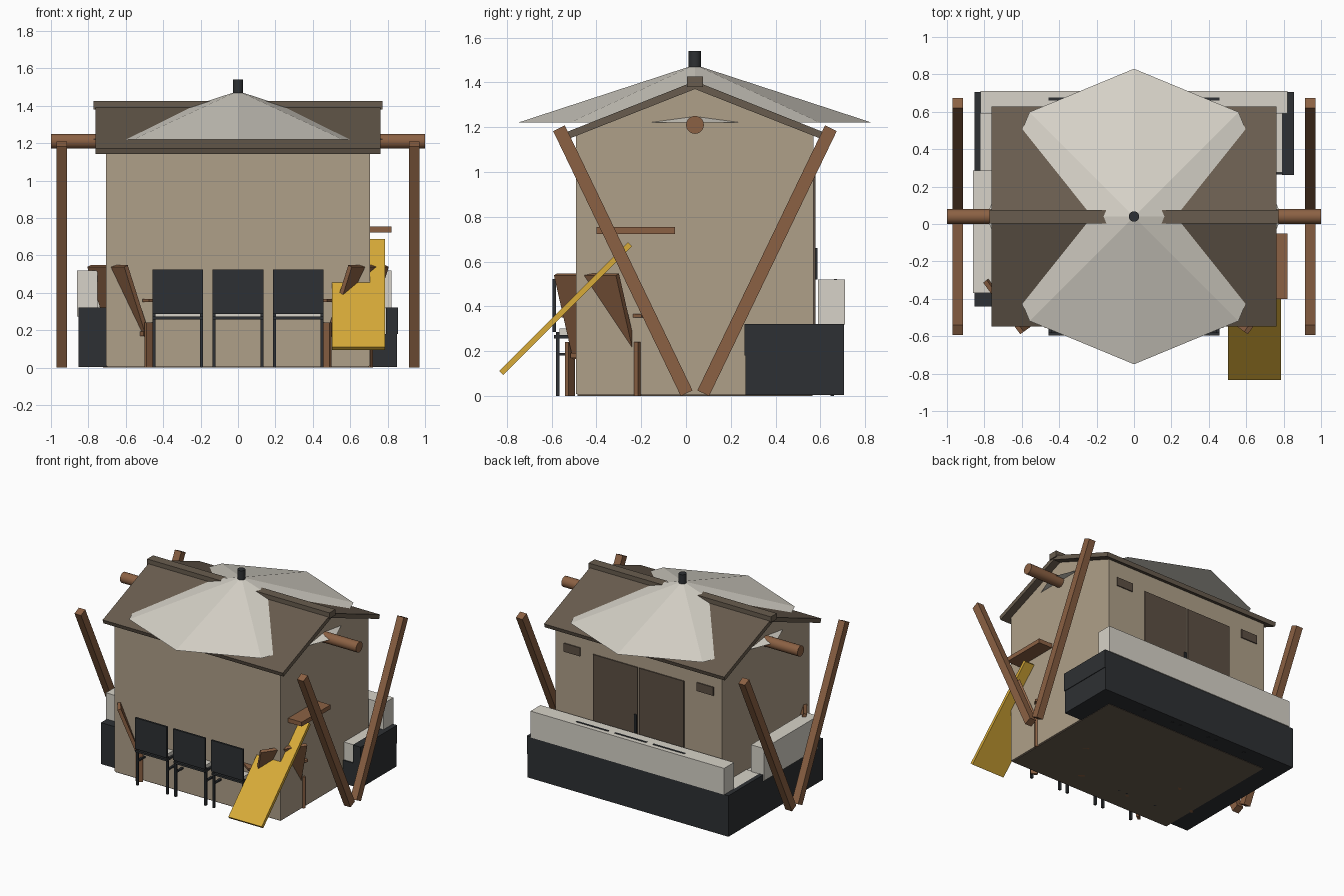
import bpy, bmesh
from math import atan2, pi, radians
from mathutils import Matrix, Vector

if "Cube" in bpy.data.objects:
    bpy.data.objects.remove(bpy.data.objects["Cube"])


def material(name, *rgb):
    m = bpy.data.materials.new(name)
    m.diffuse_color = (*rgb, 1)
    m.use_nodes = True
    m.node_tree.nodes["Principled BSDF"].inputs["Base Color"].default_value = m.diffuse_color
    return m


TAN = material("tan", 0.43, 0.35, 0.25)
ROOF = material("roof_brown", 0.14, 0.108, 0.077)
DOOR = material("door_brown", 0.11, 0.08, 0.058)
WOOD = material("wood", 0.26, 0.12, 0.057)
BLACK = material("charcoal", 0.027, 0.03, 0.033)
WHITE = material("cream", 0.68, 0.65, 0.58)
YELLOW = material("yellow", 0.69, 0.41, 0.04)
CY = 0.04  # shared centre line in y


def finish(bm, name, mat, matrix=None):
    if matrix is not None:
        bm.transform(matrix)
    bmesh.ops.recalc_face_normals(bm, faces=bm.faces)
    me = bpy.data.meshes.new(name)
    bm.to_mesh(me)
    bm.free()
    me.materials.append(mat)
    ob = bpy.data.objects.new(name, me)
    bpy.context.collection.objects.link(ob)
    return ob


def box(name, mat, x, y, z, matrix=None):
    bm = bmesh.new()
    bmesh.ops.create_cube(bm, size=1)
    for v in bm.verts:
        v.co = Vector((r[0] if c < 0 else r[1]) for c, r in zip(v.co, (x, y, z)))
    return finish(bm, name, mat, matrix)


def cone(name, mat, r1, r2, depth, sides, matrix):
    bm = bmesh.new()
    bmesh.ops.create_cone(bm, cap_ends=True, segments=sides, radius1=r1, radius2=r2, depth=depth)
    return finish(bm, name, mat, matrix)


def prism(name, mat, profile, x0, x1):
    # extrude a (y, z) profile along x
    bm = bmesh.new()
    f = bm.faces.new([bm.verts.new((x0, y, z)) for y, z in profile])
    new = bmesh.ops.extrude_face_region(bm, geom=[f])["geom"]
    bmesh.ops.translate(bm, vec=(x1 - x0, 0, 0), verts=[v for v in new if isinstance(v, bmesh.types.BMVert)])
    return finish(bm, name, mat)


def plank(name, mat, x, a, b, thick):
    # bar running in the y-z plane between two points
    a, b = Vector((0, *a)), Vector((0, *b))
    d = b - a
    m = Matrix.Translation(a) @ Matrix.Rotation(-atan2(d.y, d.z), 4, 'X')
    return box(name, mat, x, (-thick / 2, thick / 2), (0, d.length), m)


def smooth(ob):
    bpy.ops.object.select_all(action='DESELECT')
    ob.select_set(True)
    bpy.context.view_layer.objects.active = ob
    bpy.ops.object.shade_smooth_by_angle(angle=radians(40))


# house shell and roof
box("house_walls", TAN, (-0.705, 0.705), (-0.49, 0.57), (0.008, 1.175))
box("house_floor", ROOF, (-0.7, 0.7), (-0.485, 0.565), (0, 0.008))
prism("gable", TAN, [(-0.49, 1.175), (0.57, 1.175), (CY, 1.375)], -0.705, 0.705)
for s, n in ((-1, "front"), (1, "back")):
    prism(n + "_roof_slab", ROOF,
          [(CY, 1.405), (CY, 1.37), (CY + s * 0.578, 1.142), (CY + s * 0.588, 1.172)], -0.763, 0.763)
box("ridge_cap", ROOF, (-0.772, 0.772), (CY - 0.036, CY + 0.036), (1.38, 1.425))

# rear doors, handle and vents
for s, n in ((-1, "left"), (1, "right")):
    box(n + "_door", DOOR, sorted((s * 0.006, s * 0.385)), (0.565, 0.578), (0.02, 1.02))
    box(n + "_vent", DOOR, sorted((s * 0.495, s * 0.635)), (0.565, 0.578), (0.975, 1.04))
box("door_handle", BLACK, (0.012, 0.03), (0.575, 0.587), (0.52, 0.66))

# parasol through the roof
at = lambda z: Matrix.Translation((0, CY, z))
cone("parasol_canopy", WHITE, 0.79, 0.025, 0.25, 8, at(1.345))
smooth(cone("parasol_finial", BLACK, 0.028, 0.028, 0.08, 16, at(1.5)))
smooth(cone("parasol_pole", BLACK, 0.02, 0.02, 1.2, 16, at(0.63)))

# swing frame
smooth(cone("swing_beam", WOOD, 0.04, 0.04, 2, 20, at(1.21) @ Matrix.Rotation(pi / 2, 4, 'Y')))
for sx in (-1, 1):
    for sy in (-1, 1):
        plank("swing_leg", WOOD, sorted((sx * 0.915, sx * 0.97)),
              (CY + sy * 0.037, 0.012), (CY + sy * 0.607, 1.195), 0.058)

# slide and platform
plank("slide", YELLOW, (0.502, 0.785), (-0.825, 0.102), (-0.25, 0.677), 0.026)
box("slide_platform", WOOD, (0.465, 0.82), (-0.40, -0.05), (0.722, 0.755))

# corner sofa
box("sofa_base", BLACK, (-0.853, 0.85), (0.265, 0.705), (0.003, 0.18))
box("sofa_rear_frame", BLACK, (-0.853, 0.853), (0.59, 0.705), (0.18, 0.317))
box("sofa_right_arm", BLACK, (0.79, 0.855), (0.262, 0.705), (0.18, 0.32))
box("sofa_left_frame", BLACK, (-0.853, -0.82), (-0.44, 0.705), (0.18, 0.317))
box("sofa_seat", WHITE, (-0.82, 0.79), (0.275, 0.59), (0.18, 0.315))
box("sofa_back", WHITE, (-0.82, 0.82), (0.59, 0.71), (0.318, 0.52))
box("chaise_base", BLACK, (-0.853, -0.42), (-0.44, 0.265), (0.003, 0.18))
box("chaise_arm", BLACK, (-0.853, -0.42), (-0.44, -0.37), (0.18, 0.32))
box("chaise_seat", WHITE, (-0.82, -0.42), (-0.37, 0.275), (0.18, 0.31))
box("chaise_back", WHITE, (-0.86, -0.75), (-0.37, 0.285), (0.272, 0.52))

# dining chairs on both sides
for side in (0, 1):
    for cx in (-0.323, 0, 0.323):
        m = Matrix.Translation((cx, CY, 0)) @ Matrix.Rotation(side * pi, 4, 'Z')
        box("chair_back", BLACK, (-0.135, 0.135), (-0.635, -0.62), (0.285, 0.523), m)
        box("chair_seat_frame", BLACK, (-0.135, 0.135), (-0.63, -0.34), (0.257, 0.272), m)
        box("chair_cushion", WHITE, (-0.12, 0.12), (-0.605, -0.34), (0.272, 0.3), m)
        for x in (-0.127, 0.127):
            box("chair_leg", BLACK, (x - 0.008, x + 0.008), (-0.62, -0.604), (0, 0.285), m)
            box("chair_leg", BLACK, (x - 0.008, x + 0.008), (-0.36, -0.344), (0, 0.26), m)
            box("chair_rail", BLACK, (x - 0.008, x + 0.008), (-0.62, -0.344), (0.18, 0.192), m)

# dining table inside
box("table_top", WOOD, (-0.5, 0.5), (-0.25, 0.33), (0.36, 0.385))

# reclined garden chairs poking out of the front corners
turn = Matrix.Translation((0.58, -0.36, 0)) @ Matrix.Rotation(atan2(-0.81, -0.58), 4, 'Z')
for s in (1, -1):
    m = Matrix.Diagonal((s, 1, 1, 1)) @ turn
    lean = m @ Matrix.Translation((0, 0, 0.17)) @ Matrix.Rotation(-0.37, 4, 'X')
    box("recliner_back", WOOD, (-0.17, 0.17), (-0.012, 0.013), (0, 0.4), lean)
    box("recliner_seat", WOOD, (-0.17, 0.17), (-0.35, 0.03), (0.17, 0.192), m)
    for x in (-0.19, 0.19):
        box("recliner_leg", WOOD, (x - 0.01, x + 0.01), (-0.02, 0.03), (0, 0.24), m)
        box("recliner_leg", WOOD, (x - 0.01, x + 0.01), (-0.35, -0.3), (0, 0.35), m)
        box("recliner_arm", WOOD, (x - 0.03, x + 0.03), (-0.37, 0.03), (0.35, 0.366), m)
